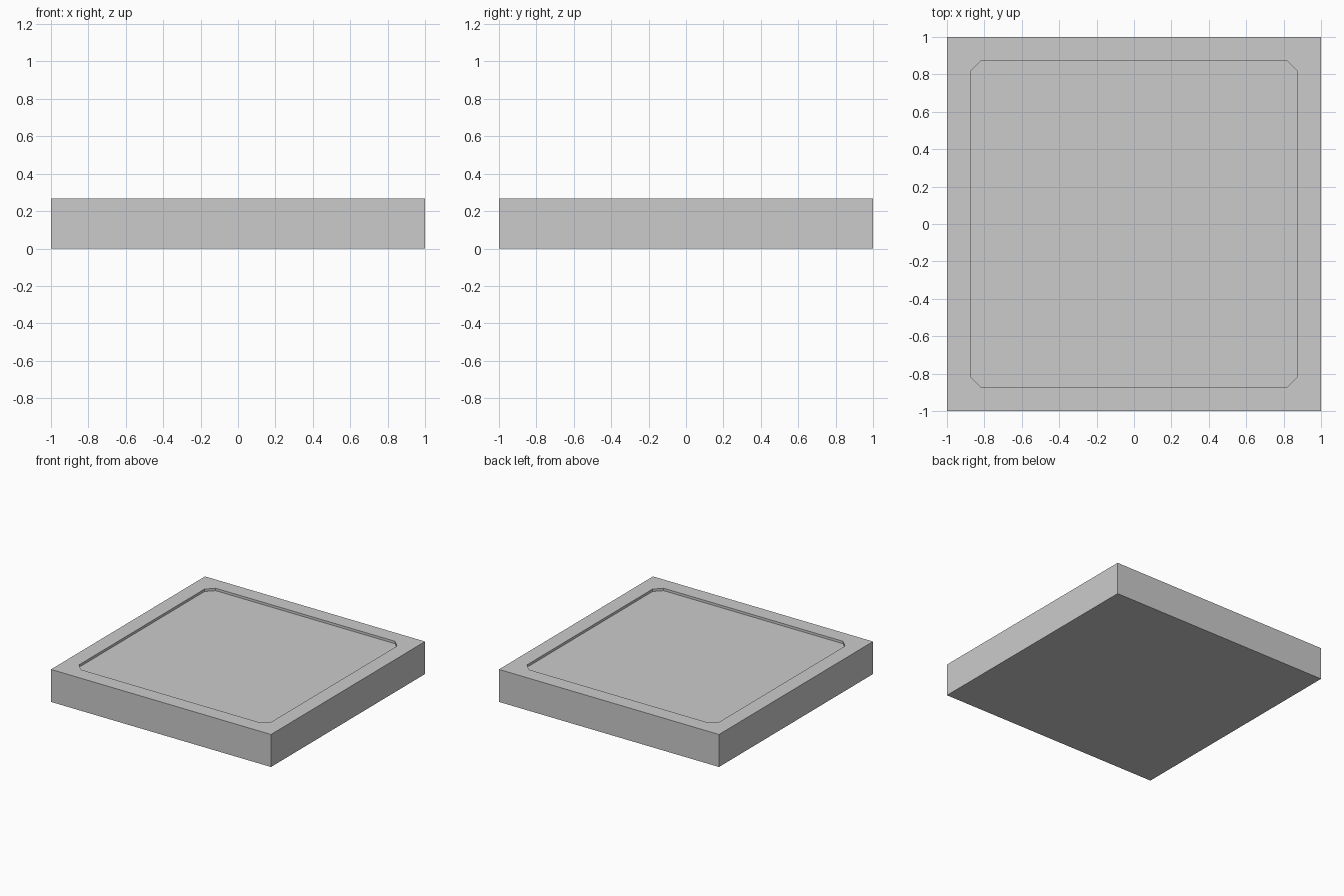
import bpy, bmesh

if "Cube" in bpy.data.objects:
    bpy.data.objects.remove(bpy.data.objects["Cube"])

HEIGHT = 0.267
DEPTH = 0.02
R, C = 0.875, 0.06  # recess half width and corner chamfer


def prism(name, outline, z0, z1):
    bm = bmesh.new()
    face = bm.faces.new([bm.verts.new((x, y, z0)) for x, y in outline])
    top = bmesh.ops.extrude_face_region(bm, geom=[face])["geom"]
    bmesh.ops.translate(bm, vec=(0, 0, z1 - z0),
                        verts=[g for g in top if isinstance(g, bmesh.types.BMVert)])
    bmesh.ops.recalc_face_normals(bm, faces=bm.faces)
    mesh = bpy.data.meshes.new(name)
    bm.to_mesh(mesh)
    bm.free()
    obj = bpy.data.objects.new(name, mesh)
    bpy.context.collection.objects.link(obj)
    return obj


# Square slab
slab = prism("tile_slab", [(-1, -1), (1, -1), (1, 1), (-1, 1)], 0, HEIGHT)

# Shallow recess with chamfered corners
K = R - C
recess = prism("recess_cutter",
               [(-K, -R), (K, -R), (R, -K), (R, K), (K, R), (-K, R), (-R, K), (-R, -K)],
               HEIGHT - DEPTH, HEIGHT + 0.1)
cut = slab.modifiers.new("recess", 'BOOLEAN')
cut.operation = 'DIFFERENCE'
cut.solver = 'EXACT'
cut.object = recess

# Apply the cut and remove the cutter
bpy.context.view_layer.objects.active = slab
slab.select_set(True)
bpy.ops.object.modifier_apply(modifier=cut.name)
bpy.data.objects.remove(recess, do_unlink=True)
